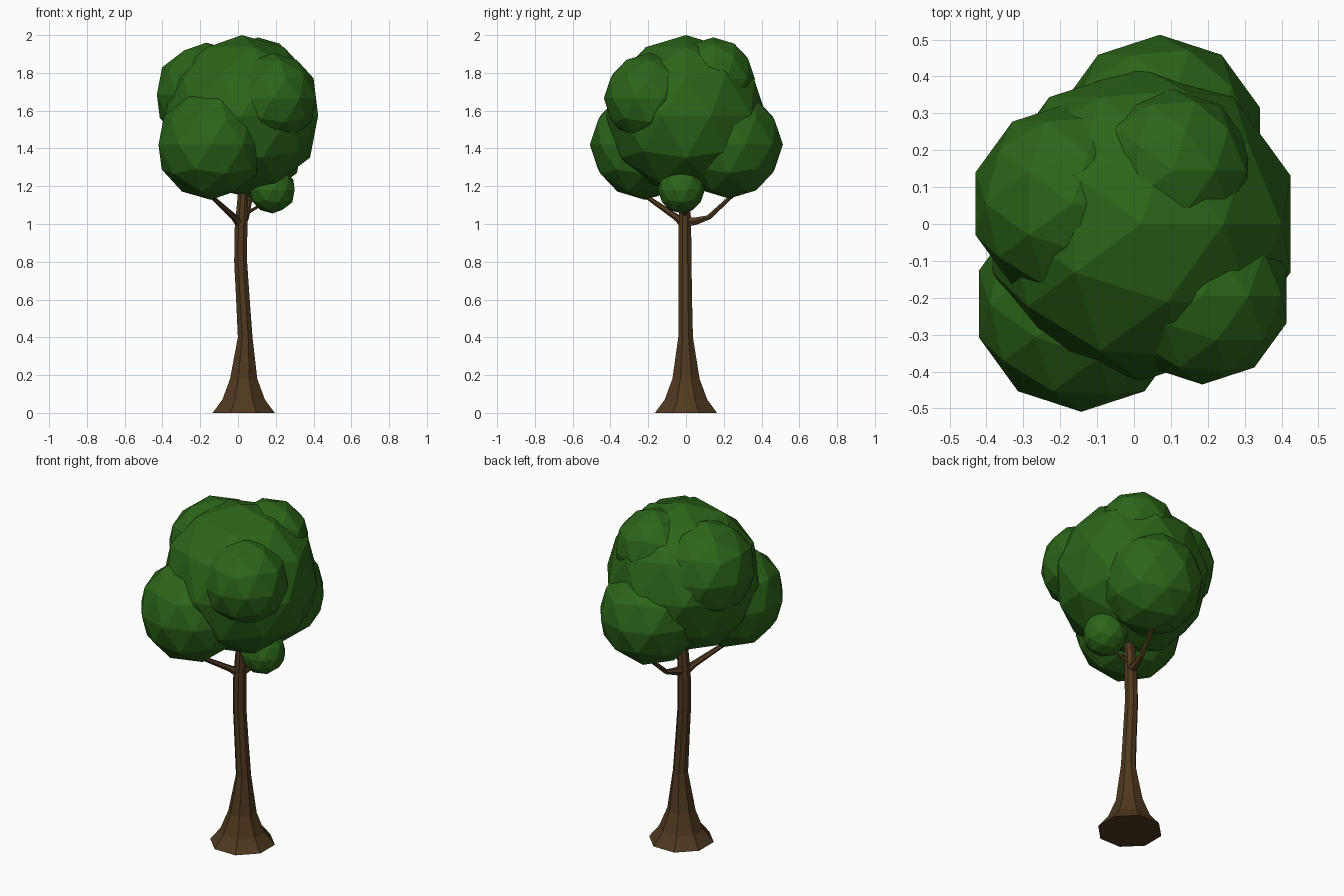
import bpy, bmesh, math
from mathutils import Vector

if "Cube" in bpy.data.objects:
    bpy.data.objects.remove(bpy.data.objects["Cube"])


def material(name, rgb):
    m = bpy.data.materials.new(name)
    m.diffuse_color = (*rgb, 1)
    m.use_nodes = True
    m.node_tree.nodes["Principled BSDF"].inputs["Base Color"].default_value = m.diffuse_color
    return m


bark = material("bark", (0.08, 0.04, 0.014))
leaf = material("leaf", (0.025, 0.13, 0.01))


def tube(name, path, sides, turn=0.0, upright=False):
    """Flat-shaded tapered tube through (x, y, z, radius) points."""
    bm = bmesh.new()
    pts = [Vector(p[:3]) for p in path]
    rings = []
    for i, p in enumerate(pts):
        d = pts[min(i + 1, len(pts) - 1)] - pts[max(i - 1, 0)]
        d = Vector((0, 0, 1)) if upright else d.normalized()
        side = Vector((1, 0, 0)) if upright else d.cross(Vector((0, 0, 1))).normalized()
        up = d.cross(side)
        ring = []
        for k in range(sides):
            a = turn + 2 * math.pi * k / sides
            ring.append(bm.verts.new(p + path[i][3] * (math.cos(a) * side + math.sin(a) * up)))
        rings.append(ring)
    for a, b in zip(rings, rings[1:]):
        for k in range(sides):
            n = (k + 1) % sides
            bm.faces.new((a[k], a[n], b[n], b[k]))
    bm.faces.new(rings[0])
    bm.faces.new(rings[-1])
    bmesh.ops.recalc_face_normals(bm, faces=bm.faces)
    mesh = bpy.data.meshes.new(name)
    bm.to_mesh(mesh)
    bm.free()
    mesh.materials.append(bark)
    bpy.context.collection.objects.link(bpy.data.objects.new(name, mesh))


# Flared, gently bent trunk
tube("trunk", [
    (0.03, 0, 0.0, 0.178), (0.03, 0, 0.07, 0.122), (0.03, 0, 0.18, 0.078),
    (0.038, -0.002, 0.40, 0.042), (0.026, -0.004, 0.60, 0.039),
    (0.014, -0.005, 0.80, 0.037), (0.016, -0.006, 0.98, 0.036),
    (0.028, -0.006, 1.18, 0.029), (0.03, -0.006, 1.28, 0.024),
], 8, math.pi / 8, upright=True)

# Branches reaching into the leaf clumps
tube("front_branch", [(0.02, 0, 0.995, 0.03), (-0.02, -0.05, 1.035, 0.018),
                      (-0.14, -0.21, 1.145, 0.011), (-0.16, -0.24, 1.18, 0.009)], 6)
tube("back_branch", [(0.02, -0.01, 1.01, 0.03), (0.03, 0.05, 1.015, 0.022),
                     (0.045, 0.12, 1.035, 0.014), (0.07, 0.25, 1.155, 0.011),
                     (0.075, 0.28, 1.20, 0.009)], 6)
tube("side_branch", [(0.02, -0.005, 1.04, 0.02), (0.06, -0.01, 1.065, 0.01),
                     (0.11, -0.02, 1.095, 0.008), (0.17, -0.025, 1.16, 0.007)], 6)

# Faceted leaf clumps: x, y, z, radius
clumps = {
    "main_crown": (0.02, 0, 1.575, 0.425),
    "front_left_clump": (-0.143, -0.217, 1.42, 0.292),
    "back_clump": (0.07, 0.228, 1.42, 0.285),
    "upper_left_clump": (-0.168, 0.055, 1.685, 0.275),
    "upper_right_clump": (0.185, -0.195, 1.665, 0.24),
    "top_clump": (0.105, 0.145, 1.768, 0.22),
    "small_clump": (0.182, -0.025, 1.18, 0.124),
}
for name, (x, y, z, r) in clumps.items():
    bpy.ops.mesh.primitive_ico_sphere_add(subdivisions=2, radius=r, location=(x, y, z))
    ob = bpy.context.object
    ob.name = name
    ob.data.materials.append(leaf)
